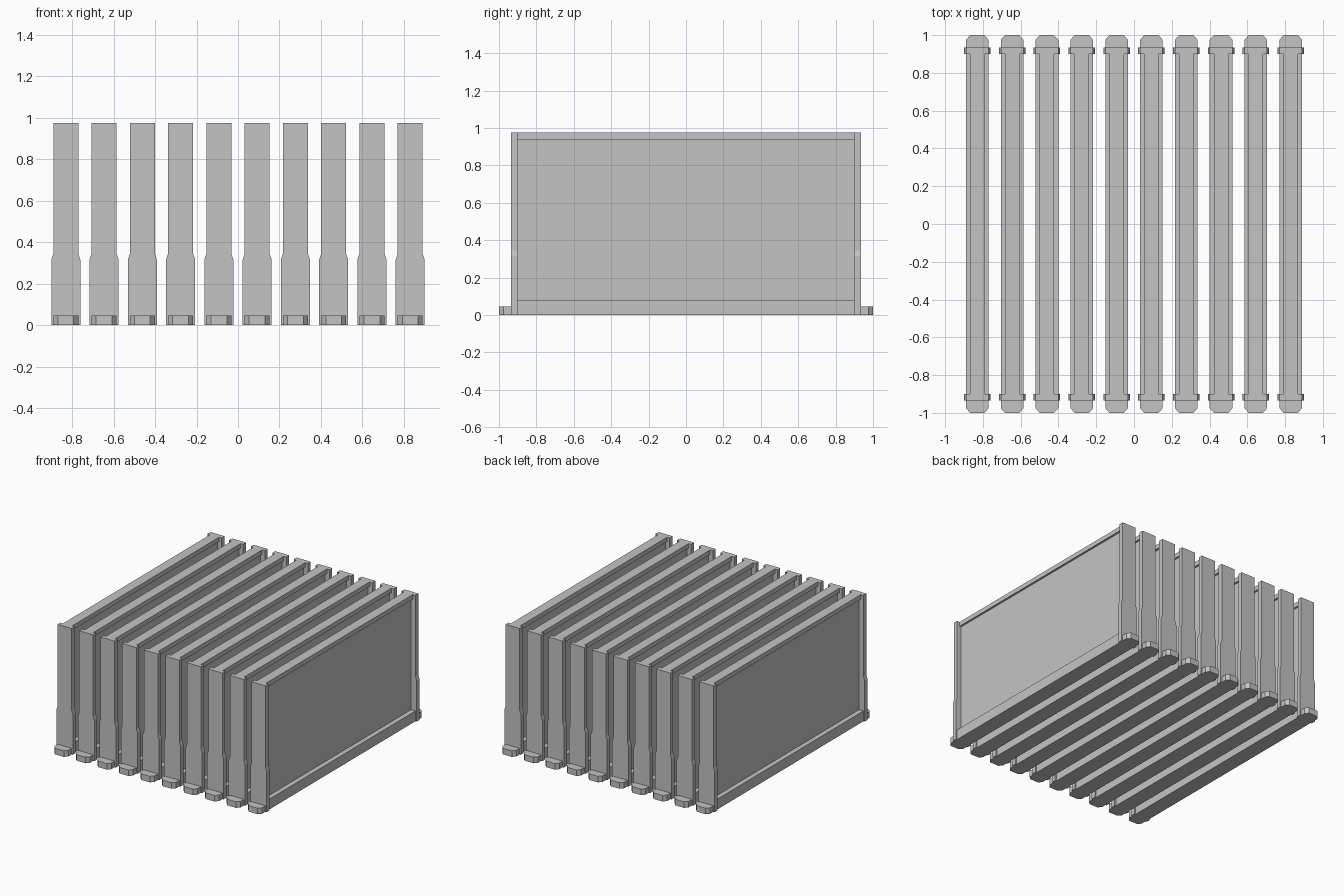
import bpy
import bmesh
import math
from mathutils import Vector

if "Cube" in bpy.data.objects:
    bpy.data.objects.remove(bpy.data.objects["Cube"], do_unlink=True)

grey = bpy.data.materials.new("plain_grey")
grey.use_nodes = True
grey.diffuse_color = (0.55, 0.55, 0.55, 1)
grey.node_tree.nodes["Principled BSDF"].inputs["Base Color"].default_value = grey.diffuse_color

COUNT = 10
PITCH = 0.1844
HEIGHT = 0.975
POST_IN, POST_OUT = 0.9, 0.935


def prism(name, outline, direction):
    """Extrude a flat outline into a closed solid mesh."""
    bm = bmesh.new()
    face = bm.faces.new([bm.verts.new(p) for p in outline])
    grown = bmesh.ops.extrude_face_region(bm, geom=[face])["geom"]
    moved = [v for v in grown if isinstance(v, bmesh.types.BMVert)]
    bmesh.ops.translate(bm, verts=moved, vec=Vector(direction))
    bmesh.ops.recalc_face_normals(bm, faces=bm.faces)
    mesh = bpy.data.meshes.new(name)
    bm.to_mesh(mesh)
    bm.free()
    mesh.materials.append(grey)
    return mesh


def bar(name, width, low, high):
    """Lengthwise board running between the two end posts."""
    w = width / 2
    ring = [(-w, -POST_IN, low), (w, -POST_IN, low),
            (w, -POST_IN, high), (-w, -POST_IN, high)]
    return prism(name, ring, (0, 2 * POST_IN, 0))


def place(name, mesh, x, turn=0):
    obj = bpy.data.objects.new(name, mesh)
    obj.location.x = x
    obj.rotation_euler.z = turn
    bpy.context.collection.objects.link(obj)


# Lengthwise boards
boards = {
    "panel": bar("panel", 0.046, 0.08, 0.94),
    "top_rail": bar("top_rail", 0.076, 0.94, HEIGHT),
    "bottom_rail": bar("bottom_rail", 0.12, 0, 0.08),
}

# End post, wider below the shoulder
half = [(0.07, 0), (0.07, 0.315), (0.06, 0.345), (0.06, HEIGHT)]
profile = half + [(-x, z) for x, z in reversed(half)]
post = prism("post", [(x, -POST_OUT, z) for x, z in profile],
             (0, POST_OUT - POST_IN, 0))

# Foot with clipped outer corners
half = [(0.06, -POST_OUT), (0.06, -0.975), (0.038, -1)]
plan = half + [(-x, y) for x, y in reversed(half)]
foot = prism("foot", [(x, y, 0) for x, y in plan], (0, 0, 0.047))

# Row of identical units
for i in range(COUNT):
    x = (i - (COUNT - 1) / 2) * PITCH
    for name, mesh in boards.items():
        place(f"{name}_{i + 1}", mesh, x)
    for end, turn in (("front", 0), ("back", math.pi)):
        place(f"{end}_post_{i + 1}", post, x, turn)
        place(f"{end}_foot_{i + 1}", foot, x, turn)
